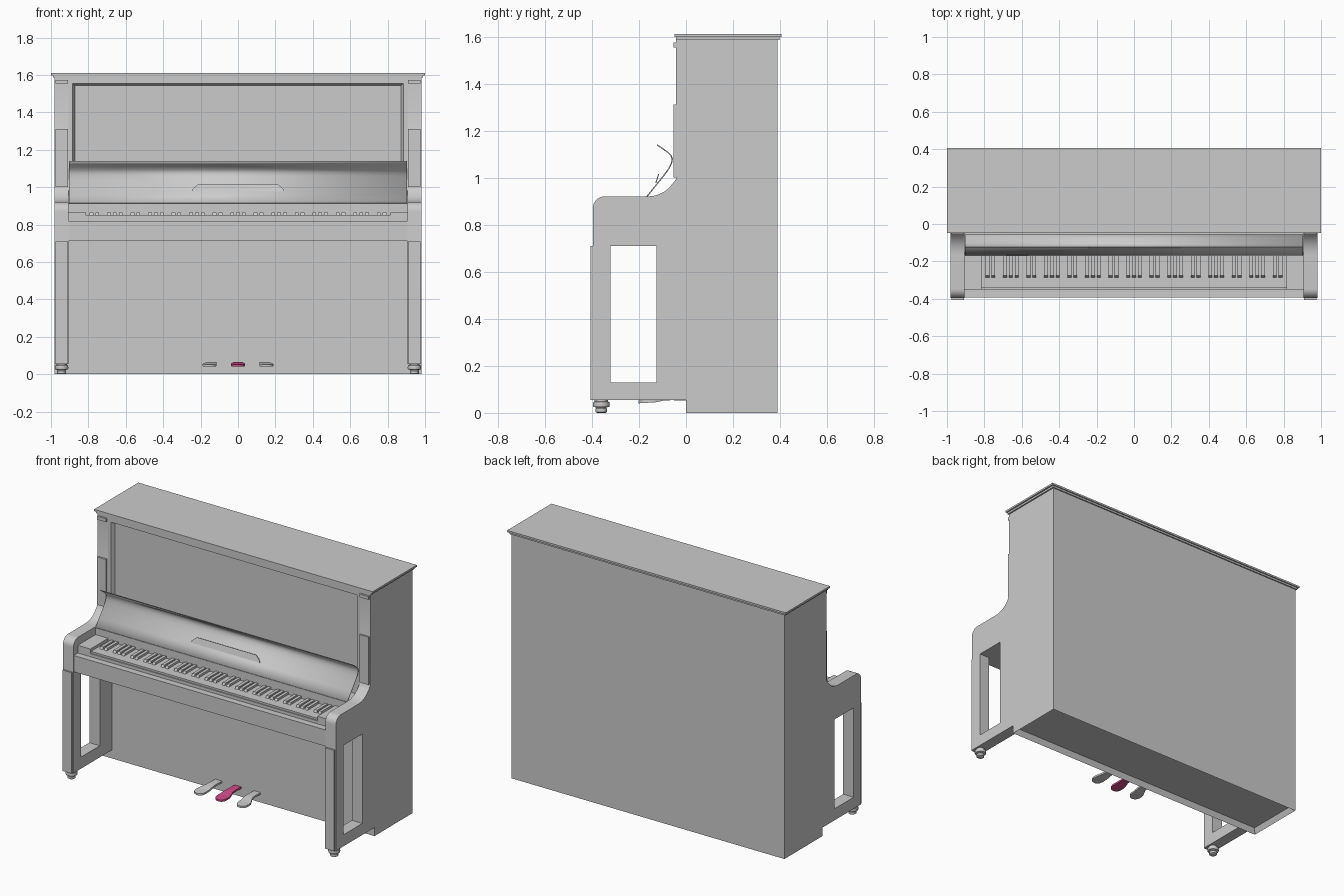
import bpy, bmesh, math
from mathutils import Vector

if "Cube" in bpy.data.objects:
    bpy.data.objects.remove(bpy.data.objects["Cube"])


def finish(bm, name, smooth=False):
    bmesh.ops.recalc_face_normals(bm, faces=bm.faces[:])
    me = bpy.data.meshes.new(name)
    bm.to_mesh(me)
    bm.free()
    ob = bpy.data.objects.new(name, me)
    bpy.context.collection.objects.link(ob)
    if smooth:
        bpy.ops.object.select_all(action='DESELECT')
        ob.select_set(True)
        bpy.context.view_layer.objects.active = ob
        bpy.ops.object.shade_smooth_by_angle(angle=math.radians(35))
    return ob


def cube(bm, x0, x1, y0, y1, z0, z1):
    r = bmesh.ops.create_cube(bm, size=1)
    for v in r['verts']:
        v.co = Vector(((x0 + x1) / 2 + v.co.x * (x1 - x0),
                       (y0 + y1) / 2 + v.co.y * (y1 - y0),
                       (z0 + z1) / 2 + v.co.z * (z1 - z0)))
    return r['verts']


def box(name, *dims):
    bm = bmesh.new()
    cube(bm, *dims)
    return finish(bm, name)


def recessed_box(name, dims, axis, inset, depth):
    """Box whose face pointing along axis is inset and pushed inwards."""
    bm = bmesh.new()
    cube(bm, *dims)
    bmesh.ops.recalc_face_normals(bm, faces=bm.faces[:])
    axis = Vector(axis)
    face = max(bm.faces, key=lambda f: f.normal.dot(axis))
    for wide, deep in zip(inset, depth):
        bmesh.ops.inset_region(bm, faces=[face], thickness=wide, depth=0)
        bmesh.ops.translate(bm, verts=face.verts[:], vec=-axis * deep)
    return finish(bm, name)


def prism(name, loops, x0, x1, smooth=False):
    """Extrude y-z outlines (the second one is a hole) along x."""
    bm = bmesh.new()
    edges = []
    for loop in loops:
        vs = [bm.verts.new((x0, y, z)) for y, z in loop]
        edges += [bm.edges.new((vs[i - 1], vs[i])) for i in range(len(vs))]
    bmesh.ops.triangle_fill(bm, edges=edges, use_beauty=True, normal=(1, 0, 0))
    r = bmesh.ops.extrude_face_region(bm, geom=bm.faces[:])
    bmesh.ops.translate(bm, vec=(x1 - x0, 0, 0),
                        verts=[g for g in r['geom'] if isinstance(g, bmesh.types.BMVert)])
    # keep both caps
    return finish(bm, name, smooth)


def lathe(name, profile, x, y, n=24):
    bm = bmesh.new()
    rings = [[bm.verts.new((x + r * math.cos(2 * math.pi * i / n),
                            y + r * math.sin(2 * math.pi * i / n), z))
              for i in range(n)] for r, z in profile]
    for a, b in zip(rings, rings[1:]):
        for i in range(n):
            bm.faces.new((a[i - 1], a[i], b[i], b[i - 1]))
    bm.faces.new(rings[0])
    bm.faces.new(rings[-1])
    return finish(bm, name, True)


# main cabinet, open recess underneath
recessed_box("cabinet_body", (-.98, .98, 0, .39, 0, 1.586), (0, 0, -1), (.025,), (.035,))

# upper front panel with sloped frame
bm = bmesh.new()
cube(bm, -.905, .905, -.042, 0, .9, 1.586)
bmesh.ops.recalc_face_normals(bm, faces=bm.faces[:])
front = min(bm.faces, key=lambda f: f.normal.y)
bmesh.ops.inset_region(bm, faces=[front], thickness=.02)
for v in front.verts:
    v.co.x = math.copysign(.884, v.co.x)
    v.co.z = 1.555 if v.co.z > 1.2 else 1.03
bmesh.ops.inset_region(bm, faces=[front], thickness=.017)
for v in front.verts:
    v.co.y = -.018
finish(bm, "upper_front_panel")

# lid with stepped moulding
box("lid_moulding", -.99, .99, -.043, .398, 1.586, 1.598)
box("lid", -1, 1, -.048, .406, 1.598, 1.61)

# side arms: cheek, leg frame with window, upper column
corner = [(-.346 - .05 * math.sin(a), .87 + .05 * math.cos(a))
          for a in [math.pi / 2 * i / 8 for i in range(9)]]
hollow = [(-.042, .995), (-.056, .975), (-.073, .956), (-.093, .94),
          (-.115, .929), (-.14, .922), (-.165, .92)]
outline = [(0, .055), (0, 1.586), (-.042, 1.586)] + hollow + corner + [(-.396, .055)]
window = [(-.32, .13), (-.32, .71), (-.125, .71), (-.125, .13)]
caster = [(.018, 0), (.024, .004), (.024, .018), (.02, .022), (.034, .026),
          (.036, .034), (.034, .046), (.028, .049), (.028, .056)]
for s, side in ((1, "right"), (-1, "left")):
    prism("side_arm_" + side, [outline, window], s * .905, s * .98, True)
    x0, x1 = sorted((s * .91, s * .975))
    box("leg_facing_" + side, x0, x1, -.406, -.396, .055, .71)
    box("column_facing_" + side, x0, x1, -.054, -.042, 1.0, 1.31)
    box("column_capital_" + side, x0, x1, -.054, -.042, 1.553, 1.574)
    lathe("foot_" + side, caster, s * .943, -.36)
    k0, k1 = sorted((s * .815, s * .905))
    box("key_block_" + side, k0, k1, -.35, -.165, .815, .868)

# keybed, key slip and board behind the keys
box("keybed", -.905, .905, -.392, 0, .712, .818)
box("key_slip", -.815, .815, -.35, -.343, .815, .838)
box("name_board", -.905, .905, -.168, -.042, .815, .912)

# keys: seven octaves plus three naturals, starting on C
box("white_keys", -.815, .815, -.343, -.165, .815, .85)
bm = bmesh.new()
w = 1.63 / 52
for i in range(51):
    if i % 7 in (0, 1, 3, 4, 5):
        x = -.815 + (i + 1) * w
        for v in cube(bm, x - .01, x + .01, -.286, -.165, .848, .864):
            if v.co.z > .86 and v.co.y < -.2:
                v.co.y += .01
finish(bm, "black_keys")

# curved fallboard
curve = [(-.17, .915), (-.13, .965), (-.095, 1.008), (-.072, 1.04), (-.062, 1.06),
         (-.058, 1.078), (-.063, 1.093), (-.078, 1.108), (-.1, 1.124), (-.123, 1.139)]
bm = bmesh.new()
rows = [[bm.verts.new((x, y, z)) for y, z in curve] for x in (-.904, .904)]
for i in range(len(curve) - 1):
    bm.faces.new((rows[0][i], rows[1][i], rows[1][i + 1], rows[0][i + 1]))
fall = finish(bm, "fallboard", True)
mod = fall.modifiers.new("thickness", 'SOLIDIFY')
mod.thickness = .005
mod.offset = 0

# trapezoid music rest standing on the fallboard
bm = bmesh.new()
vs = [bm.verts.new(p) for p in ((-.245, -.13, .978), (.245, -.13, .978), (.245, -.127, .988),
                                (.213, -.118, 1.016), (-.213, -.118, 1.016), (-.245, -.127, .988))]
bm.faces.new(vs)
rest = finish(bm, "music_rest")
mod = rest.modifiers.new("thickness", 'SOLIDIFY')
mod.thickness = .004

# pedals: y, half width, centre height, sideways shift
sections = [(.005, .024, .058, 0), (-.06, .024, .06, 0), (-.09, .026, .059, .1),
            (-.115, .032, .054, .5), (-.135, .036, .05, .9), (-.165, .037, .049, 1),
            (-.185, .032, .048, 1), (-.196, .022, .047, 1), (-.201, .008, .046, 1)]
accent = bpy.data.materials.new("pedal_accent")
accent.diffuse_color = (.62, .07, .25, 1)
accent.use_nodes = True
accent.node_tree.nodes["Principled BSDF"].inputs["Base Color"].default_value = accent.diffuse_color
for s, side in ((-1, "left"), (0, "middle"), (1, "right")):
    bm = bmesh.new()
    rings = []
    for y, hw, z, k in sections:
        cx = s * (.139 + .014 * k)
        rings.append([bm.verts.new((cx + a * hw, y, z + b * .006))
                      for a, b in ((-1, -1), (1, -1), (1, 1), (-1, 1))])
    for a, b in zip(rings, rings[1:]):
        for i in range(4):
            bm.faces.new((a[i - 1], a[i], b[i], b[i - 1]))
    bm.faces.new(rings[0])
    bm.faces.new(rings[-1])
    pedal = finish(bm, "pedal_" + side, True)
    if s == 0:
        pedal.data.materials.append(accent)
